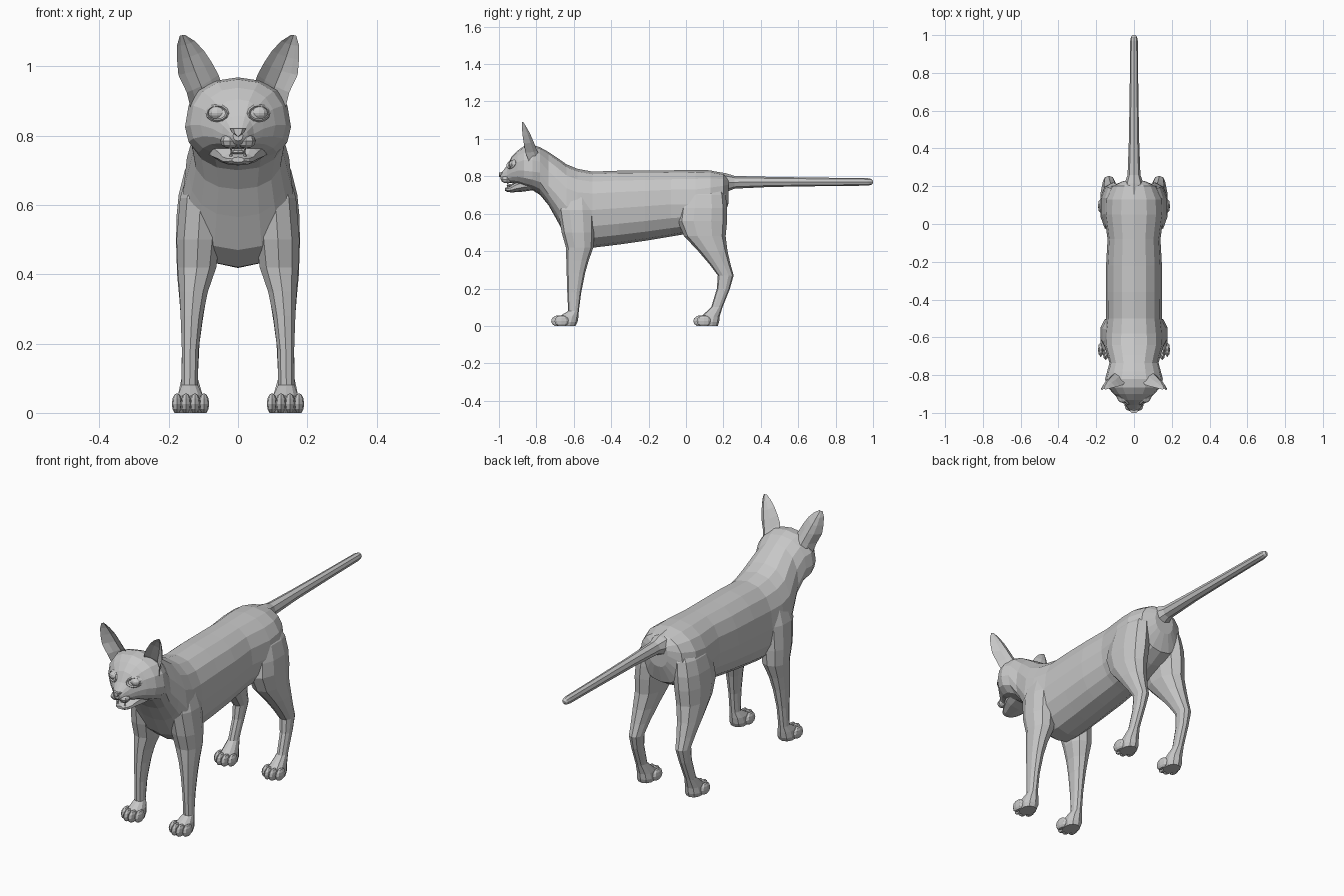
import bpy, bmesh, math
from mathutils import Vector

if "Cube" in bpy.data.objects:
    bpy.data.objects.remove(bpy.data.objects["Cube"])

grey = bpy.data.materials.new("grey fur")
grey.diffuse_color = (0.57, 0.57, 0.57, 1)
grey.use_nodes = True
grey.node_tree.nodes["Principled BSDF"].inputs["Base Color"].default_value = grey.diffuse_color


def finish(name, bm, mirror=False):
    bmesh.ops.recalc_face_normals(bm, faces=bm.faces)
    me = bpy.data.meshes.new(name)
    bm.to_mesh(me)
    bm.free()
    me.materials.append(grey)
    ob = bpy.data.objects.new(name, me)
    bpy.context.collection.objects.link(ob)
    if mirror:
        ob.modifiers.new("mirror", 'MIRROR')
    return ob


def loft(bm, rings):
    """Skin a list of equal-length point rings and cap both ends."""
    vs = [[bm.verts.new(p) for p in r] for r in rings]
    n = len(vs[0])
    for a, b in zip(vs, vs[1:]):
        for i in range(n):
            j = (i + 1) % n
            bm.faces.new((a[i], a[j], b[j], b[i]))
    bm.faces.new(vs[0])
    bm.faces.new(vs[-1])


def power(v, p):
    return math.copysign(abs(v) ** p, v)


def slice_ring(y, top, bot, hw, mid, n=16, p=0.88):
    """Upright cross-section, widest at height mid."""
    pts = []
    for i in range(n):
        a = 2 * math.pi * i / n
        c = power(math.cos(a), p)
        pts.append((hw * power(math.sin(a), p), y,
                    mid + c * ((top - mid) if c > 0 else (mid - bot))))
    return pts


def level_ring(z, y0, y1, x0, x1, n=10):
    """Flat cross-section of a leg."""
    return [((x0 + x1) / 2 + (x1 - x0) / 2 * power(math.sin(a), 0.88), (y0 + y1) / 2
             + (y1 - y0) / 2 * power(math.cos(a), 0.88), z)
            for a in (2 * math.pi * i / n for i in range(n))]


def blob(bm, loc, scale, u=8, v=6):
    vs = bmesh.ops.create_uvsphere(bm, u_segments=u, v_segments=v, radius=1)["verts"]
    for w in vs:
        w.co = Vector(loc) + Vector(w.co[i] * scale[i] for i in range(3))
    return vs


# Torso, neck and skull: y, top, bottom, half width, widest height
bm = bmesh.new()
loft(bm, [slice_ring(*s) for s in (
    (.228, .79, .66, .055, .73), (.20, .815, .57, .12, .70), (.13, .832, .53, .155, .67),
    (.05, .835, .50, .158, .65), (-.08, .832, .478, .14, .65), (-.22, .83, .455, .148, .64),
    (-.36, .83, .435, .148, .63), (-.50, .825, .418, .147, .62), (-.58, .84, .42, .157, .62),
    (-.64, .865, .47, .158, .64), (-.69, .90, .565, .143, .70), (-.735, .93, .645, .13, .75),
    (-.78, .955, .70, .142, .82), (-.82, .968, .725, .153, .825), (-.865, .962, .74, .138, .83),
    (-.90, .938, .755, .108, .83), (-.932, .905, .763, .074, .82), (-.957, .858, .766, .046, .805),
    (-.982, .825, .775, .028, .80), (-.993, .815, .785, .014, .80))])
body = finish("body", bm)

# Front legs: z, y range, x range
bm = bmesh.new()
loft(bm, [level_ring(*s) for s in (
    (.78, -.64, -.54, .04, .09), (.70, -.66, -.51, .04, .146), (.62, -.685, -.49, .045, .170),
    (.5, -.665, -.49, .05, .18), (.42, -.642, -.495, .06, .177), (.35, -.64, -.52, .085, .171),
    (.28, -.638, -.54, .1, .167), (.18, -.635, -.56, .113, .163), (.08, -.63, -.573, .115, .164),
    (.05, -.678, -.575, .1, .175), (.02, -.69, -.58, .095, .18), (0, -.685, -.59, .1, .175))])
front_legs = finish("front_legs", bm, True)

# Hind legs with bent hocks
bm = bmesh.new()
loft(bm, [level_ring(*s) for s in (
    (.79, .03, .18, .03, .09), (.70, -.02, .212, .04, .156), (.63, -.035, .22, .04, .174),
    (.56, -.045, .22, .045, .181), (.48, -.01, .212, .055, .181), (.40, .065, .222, .075, .178),
    (.33, .125, .238, .09, .171), (.27, .17, .255, .10, .166), (.2, .165, .235, .11, .163),
    (.1, .135, .195, .115, .164), (.05, .08, .18, .1, .175), (.02, .07, .177, .095, .18),
    (0, .075, .17, .1, .175))])
hind_legs = finish("hind_legs", bm, True)

# Tail
bm = bmesh.new()
loft(bm, [slice_ring(y, c + r, c - r, r, c, 8, 1) for y, c, r in (
    (.15, .765, .062), (.215, .766, .05), (.26, .768, .034), (.45, .77, .027),
    (.7, .77, .023), (.97, .77, .02), (.99, .77, .016), (1, .77, .007))])
tail = finish("tail", bm)

# Limbs and tail merge into the body
for part in (front_legs, hind_legs, tail):
    m = body.modifiers.new("merge " + part.name, 'BOOLEAN')
    m.operation, m.solver, m.object = 'UNION', 'EXACT', part
    part.hide_render = True

# Toes: four per paw, the outer ones set back
bm = bmesh.new()
for y in (-.683, .077):
    for k in (-1.5, -.5, .5, 1.5):
        back = .018 if abs(k) > 1 else 0
        blob(bm, (.137 + k * .026, y + back, .026), (.0148, .038, .031))
for v in bm.verts:
    v.co.z = max(v.co.z, 0)
finish("toes", bm, True)

# Cupped ears: inner edge, back, outer edge, hollow front
bm = bmesh.new()
rings = []
for i, o, b in (((.045, -.83, .94), (.137, -.84, .88), (.09, -.775, .89)),
                ((.056, -.85, .975), (.148, -.858, .925), (.108, -.797, .94)),
                ((.075, -.857, 1.01), (.172, -.867, .975), (.125, -.815, .985)),
                ((.098, -.863, 1.045), (.176, -.874, 1.02), (.14, -.832, 1.025)),
                ((.125, -.87, 1.073), (.176, -.877, 1.06), (.151, -.851, 1.06)),
                ((.152, -.876, 1.09), (.168, -.878, 1.088), (.16, -.870, 1.09))):
    i, o, b = Vector(i), Vector(o), Vector(b)
    m = (i + o) / 2
    bulge = (b - m) * .22
    rings.append([i, (i + b) / 2 + bulge, b, (o + b) / 2 + bulge, o,
                  o.lerp(b, .42), m.lerp(b, .75), i.lerp(b, .42)])
loft(bm, rings)
finish("ears", bm, True)

# Eyes with rims that follow the slope of the face
bm = bmesh.new()
blob(bm, (.06, -.925, .865), (.027, .022, .02), 10, 8)
finish("eyes", bm, True)
bm = bmesh.new()
N, centre = 12, Vector((.06, -.933, .865))
loop = []
for k in range(N):
    a = 2 * math.pi * k / N
    ring = []
    for q in range(4):
        r, d = .005 * math.cos(q * math.pi / 2), .008 * math.sin(q * math.pi / 2)
        x, z = (.029 + r) * math.cos(a), (.021 + r) * math.sin(a)
        ring.append(bm.verts.new(centre + Vector((x, x * .6 + z * .35 + d, z))))
    loop.append(ring)
for k in range(N):
    for q in range(4):
        a, b, s = loop[k], loop[(k + 1) % N], (q + 1) % 4
        bm.faces.new((a[q], a[s], b[s], b[q]))
finish("eye_rims", bm, True)

# Whisker pads and nose
bm = bmesh.new()
blob(bm, (.023, -.958, .784), (.028, .033, .021))
finish("whisker_pads", bm, True)
bm = bmesh.new()
loft(bm, [[(-w, y, .820), (w, y, .820), (w * .7, y, .806), (0, y, .796), (-w * .7, y, .806)]
          for w, y in ((.025, -.965), (.022, -.99), (.013, -1.0))])
finish("nose", bm)

# Open lower jaw and tongue
bm = bmesh.new()
loft(bm, [slice_ring(y, t, b, w, (t + b) / 2, 10) for y, t, b, w in (
    (-.82, .80, .725, .092), (-.87, .79, .718, .08), (-.91, .772, .715, .06),
    (-.935, .75, .714, .046), (-.955, .742, .717, .033), (-.967, .738, .723, .018))])
finish("lower_jaw", bm)
bm = bmesh.new()
blob(bm, (0, -.925, .752), (.022, .034, .007))
finish("tongue", bm)

# Fangs
bm = bmesh.new()
for z, d in ((.768, -1), (.74, 1)):
    loft(bm, [[(.02 + r * math.cos(a), -.953 + r * math.sin(a), z + h * d)
               for a in (0, 1.57, 3.14, 4.71)] for r, h in ((.005, 0), (.001, .015))])
finish("fangs", bm, True)
